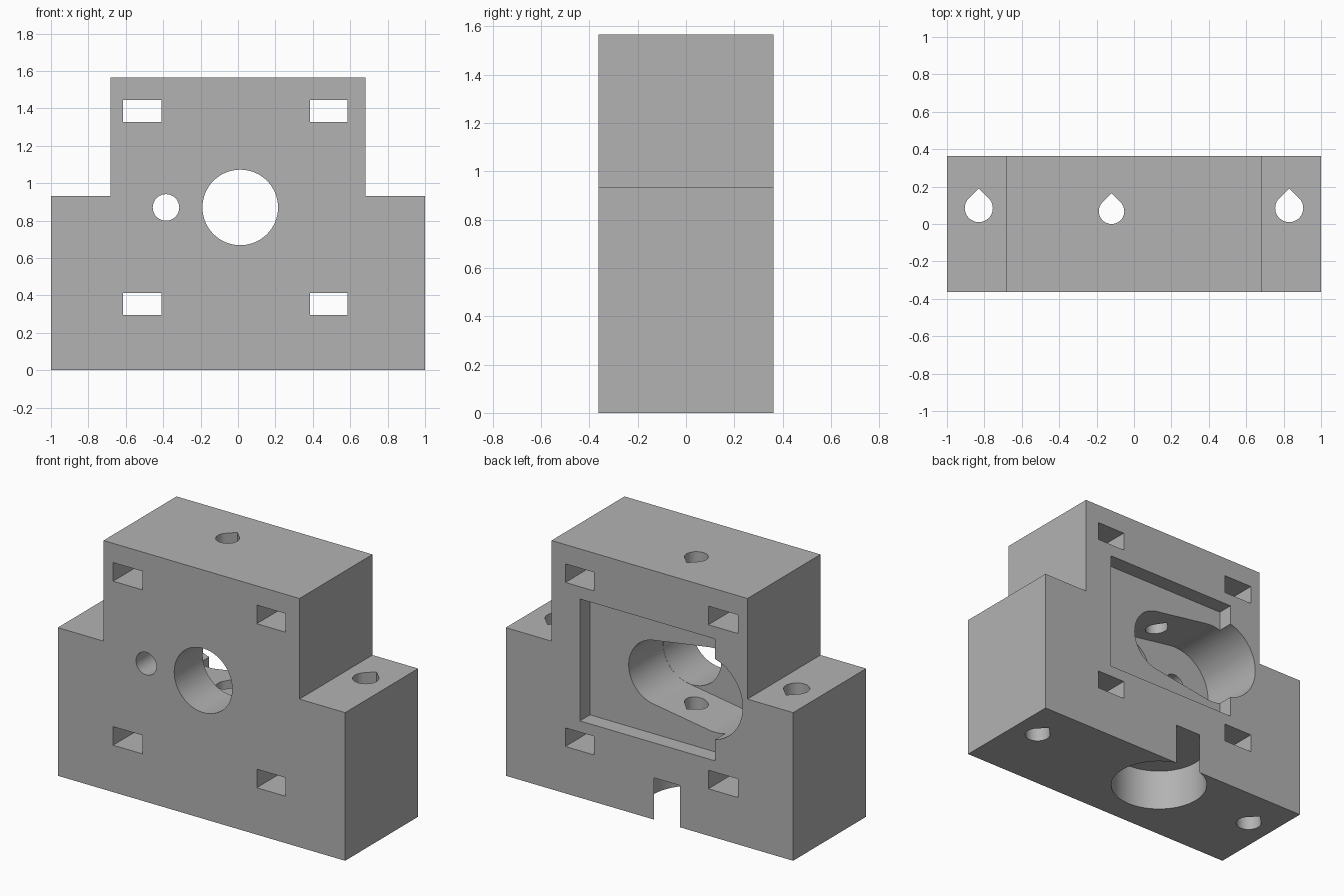
import bpy, bmesh, math
from mathutils import Vector
from mathutils.geometry import convex_hull_2d

cube = bpy.data.objects.get("Cube")
if cube:
    bpy.data.objects.remove(cube)

HALF_DEPTH = 0.363
OUT = 0.5          # cutter end beyond the front and back faces
MID_Z = 0.87       # height of the shaft axes


def rect(x0, x1, y0, y1):
    return [(x0, y0), (x1, y0), (x1, y1), (x0, y1)]


def circle(cx, cy, r, n=64):
    return [(cx + r * math.cos(math.tau * i / n), cy + r * math.sin(math.tau * i / n))
            for i in range(n)]


def teardrop(cx, cy, r, n=30):
    # three-quarter arc closed by a right-angled point towards the back
    arc = [math.radians(135 + 270 * i / n) for i in range(n + 1)]
    return [(cx + r * math.cos(a), cy + r * math.sin(a)) for a in arc] + [(cx, cy + r * math.sqrt(2))]


def prism(name, outline, axis, start, end):
    # extrude a flat outline along y or z
    def place(p, w):
        return (p[0], w, p[1]) if axis == "y" else (p[0], p[1], w)
    bm = bmesh.new()
    face = bm.faces.new([bm.verts.new(place(p, start)) for p in outline])
    ext = bmesh.ops.extrude_face_region(bm, geom=[face])
    moved = [g for g in ext["geom"] if isinstance(g, bmesh.types.BMVert)]
    bmesh.ops.translate(bm, verts=moved, vec=Vector(place((0, 0), end - start)))
    bmesh.ops.recalc_face_normals(bm, faces=bm.faces)
    mesh = bpy.data.meshes.new(name)
    bm.to_mesh(mesh)
    bm.free()
    obj = bpy.data.objects.new(name, mesh)
    bpy.context.collection.objects.link(obj)
    return obj


# Stepped block
W, S = 1.0, 0.682
SHOULDER, TOP = 0.932, 1.565
profile = [(-W, 0), (W, 0), (W, SHOULDER), (S, SHOULDER),
           (S, TOP), (-S, TOP), (-S, SHOULDER), (-W, SHOULDER)]
block = prism("gear_housing_block", profile, "y", -HALF_DEPTH, HALF_DEPTH)

cutters = []


def cut(name, outline, axis, start, end):
    obj = prism(name, outline, axis, start, end)
    obj.hide_render = True
    cutters.append(obj)


# Rectangular through slots
for x0, x1 in ((-0.615, -0.41), (0.385, 0.585)):
    for z0, z1 in ((0.295, 0.412), (1.327, 1.444)):
        cut("slot_cutter", rect(x0, x1, z0, z1), "y", -OUT, OUT)

# Shallow square pocket in the back
cut("pocket_cutter", rect(-0.455, 0.484, 0.483, 1.25), "y", 0.263, OUT)

# Deep tapered cavity that wraps both shafts
ring = [Vector(p) for p in circle(0.012, MID_Z, 0.203) + circle(-0.385, MID_Z, 0.264)]
cut("cavity_cutter", [ring[i] for i in convex_hull_2d(ring)], "y", -0.08, OUT)

# Shaft holes through the front
cut("main_shaft_cutter", circle(0.012, MID_Z, 0.202), "y", -OUT, 0)
cut("small_shaft_cutter", circle(-0.385, MID_Z, 0.071, 40), "y", -OUT, 0)

# Round recess underneath, breaking out of the back face
cut("recess_cutter", circle(-0.121, 0.09, 0.288), "z", -0.2, 0.263)

# Vertical teardrop holes
for x in (-0.83, 0.83):
    cut("bolt_hole_cutter", teardrop(x, 0.085, 0.075), "z", -0.2, 1.8)
cut("feed_hole_cutter", teardrop(-0.12, 0.068, 0.068), "z", 0.15, 1.8)

# Carve the block
for c in cutters:
    mod = block.modifiers.new("cut", "BOOLEAN")
    mod.operation = "DIFFERENCE"
    mod.solver = "EXACT"
    mod.object = c
bpy.context.view_layer.update()
carved = bpy.data.meshes.new_from_object(block.evaluated_get(bpy.context.evaluated_depsgraph_get()))
block.modifiers.clear()
block.data = carved
for c in cutters:
    bpy.data.objects.remove(c)

# Plain grey plastic
grey = bpy.data.materials.new("grey_plastic")
grey.use_nodes = True
colour = (0.45, 0.45, 0.45, 1)
grey.diffuse_color = colour
grey.node_tree.nodes["Principled BSDF"].inputs["Base Color"].default_value = colour
block.data.materials.clear()
block.data.materials.append(grey)

bpy.ops.object.select_all(action="DESELECT")
block.select_set(True)
bpy.context.view_layer.objects.active = block
bpy.ops.object.shade_smooth_by_angle(angle=math.radians(30))
